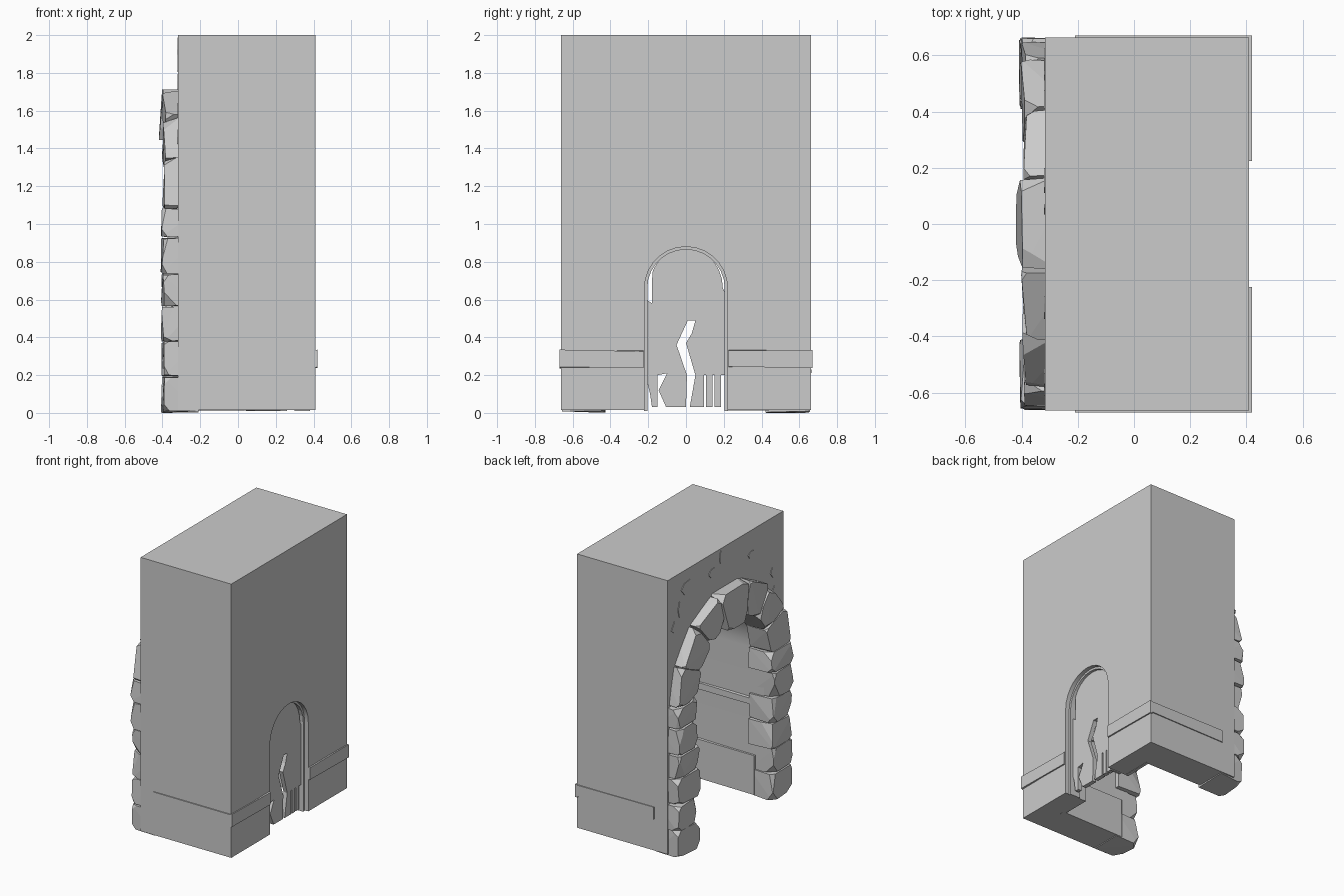
import bpy, bmesh, random
from math import sin, cos, pi, radians
from mathutils import Vector

if "Cube" in bpy.data.objects:
    bpy.data.objects.remove(bpy.data.objects["Cube"])

random.seed(7)


def add(name, bm):
    bmesh.ops.recalc_face_normals(bm, faces=bm.faces[:])
    me = bpy.data.meshes.new(name)
    bm.to_mesh(me)
    bm.free()
    ob = bpy.data.objects.new(name, me)
    bpy.context.collection.objects.link(ob)
    return ob


def prism(name, pts, x0, x1):
    """Extrude a (y, z) outline along x."""
    bm = bmesh.new()
    f = bm.faces.new([bm.verts.new((x0, y, z)) for y, z in pts])
    r = bmesh.ops.extrude_face_region(bm, geom=[f])
    for v in r['geom']:
        if isinstance(v, bmesh.types.BMVert):
            v.co.x = x1
    return add(name, bm)


def box(name, lo, hi, wob=0.0):
    bm = bmesh.new()
    bmesh.ops.create_cube(bm, size=1)
    for v in bm.verts:
        v.co = Vector([lo[i] + (v.co[i] + .5) * (hi[i] - lo[i]) for i in range(3)])
        v.co.z += random.uniform(-wob, wob)
    return add(name, bm)


def arc(r, zc, n):
    return [(r * cos(pi * i / n), zc + r * sin(pi * i / n)) for i in range(n + 1)]


def arch(w, zc, z0, n):
    return arc(w, zc, n) + [(-w, z0), (w, z0)]


def stone(name, quad, x0, x1, chips=4):
    """Rough block: jittered hull with chipped corners."""
    j = lambda a: random.uniform(-a, a)
    bm = bmesh.new()
    for y, z in quad:
        bm.verts.new((x0 + random.uniform(0, .025), y + j(.01), max(0, z + j(.008))))
        bm.verts.new((x1, y + j(.006), max(0, z + j(.006))))
    bmesh.ops.convex_hull(bm, input=bm.verts[:])
    bmesh.ops.recalc_face_normals(bm, faces=bm.faces[:])
    mid = sum((v.co for v in bm.verts), Vector()) / len(bm.verts)
    front = [v.co.copy() for v in bm.verts if v.co.x < mid.x]
    for k in range(chips):
        c = front[k % len(front)]
        n = (c - mid).normalized()
        n = Vector((n.x + j(.5), n.y + j(.4), n.z + j(.4))).normalized()
        p = c + (mid - c) * random.uniform(.06, .2)
        bmesh.ops.bisect_plane(bm, geom=bm.verts[:] + bm.edges[:] + bm.faces[:],
                               plane_co=p, plane_no=n, clear_outer=True)
        bmesh.ops.holes_fill(bm, edges=[e for e in bm.edges if e.is_boundary])
    return add(name, bm)


# Main wall block with vaulted recess and door opening
wall = box("wall_block", (-.317, -.663, .015), (.41, .663, 2))
cutters = [prism("vault_cutter", arch(.44, 1.07, -.2, 28), -.6, .25),
           prism("door_cutter", arch(.22, .66, -.2, 14), .1, .6)]
for c in cutters:
    m = wall.modifiers.new("cut", 'BOOLEAN')
    m.object = c
    m.operation = 'DIFFERENCE'
    m.solver = 'EXACT'
dg = bpy.context.evaluated_depsgraph_get()
me = bpy.data.meshes.new_from_object(wall.evaluated_get(dg))
wall.modifiers.clear()
wall.data = me
for c in cutters:
    bpy.data.objects.remove(c)
bpy.context.view_layer.objects.active = wall
wall.select_set(True)
bpy.ops.object.shade_smooth_by_angle(angle=radians(30))
wall.select_set(False)

# Stone jambs either side of the big opening
zs = [0, .195, .38, .565, .74, .93, 1.08]
for s in (1, -1):
    for i in range(6):
        a, b = zs[i] + .004, zs[i + 1] - .004
        yi = (.425, .44, .415)[i % 3]
        stone("jamb_stone", [(s * yi, a), (s * .655, a), (s * .655, b), (s * yi, b)],
              -.41, -.21)

# Arch stones and larger keystone
for a0, a1 in [(0, 25), (25, 50), (50, 75), (75, 105), (105, 130), (130, 155), (155, 180)]:
    key = a0 == 75
    ri, ro = (.37, .655) if key else (.42, .645)
    t0, t1 = radians(a0 + .6), radians(a1 - .6)
    stone("keystone" if key else "arch_stone",
          [(r * cos(t), 1.08 + r * sin(t)) for r, t in ((ri, t0), (ro, t0), (ro, t1), (ri, t1))],
          -.42 if key else -.405, -.22)

# Cracked plaster flakes above the arch
for y, z, r in [(.46, 1.87, .08), (.57, 1.62, .07), (.52, 1.74, .06), (.05, 1.94, .05),
                (.15, 1.86, .06), (-.29, 1.83, .06), (-.55, 1.6, .07), (-.57, 1.45, .06)]:
    prism("plaster_flake", [(y + r * random.uniform(.3, 1) * cos(t * 1.256),
                             z + r * random.uniform(.3, 1) * sin(t * 1.256)) for t in range(5)],
          -.31, -.321)

# Outer bands wrapping the rear corners, and ledges inside the recess
for s in (1, -1):
    def span(a, b):
        return min(s * a, s * b), max(s * a, s * b)
    y0, y1 = span(.225, .67)
    box("rear_band", (.40, y0, .24), (.42, y1, .33), .005)
    y0, y1 = span(.65, .67)
    box("side_band", (-.21, y0, .245), (.42, y1, .33), .003)
    y0, y1 = span(.425, .45)
    box("inner_ledge", (-.25, y0, .66), (.26, y1, .71), .006)
    box("inner_skirting", (-.25, y0, .015), (.26, y1, .30), .006)
    y0, y1 = span(.22, .44)
    box("inner_rear_skirting", (.235, y0, .015), (.26, y1, .30), .004)

# Door frame lining
prism("door_frame", arch(.222, .66, .01, 14)[:-1] + [(-.205, .01)] +
      arc(.205, .66, 14)[::-1] + [(.205, .01), (.222, .01)], .30, .38)

# Broken plank door, outline with splintered gaps
door = [(.185, .2), (.185, .03), (.15, .03), (.15, .2), (.14, .2), (.14, .03), (.105, .03),
        (.105, .2), (.095, .2), (.095, .03), (.02, .03), (.05, .2), (.0, .37), (.03, .42),
        (.05, .49), (.01, .49), (-.05, .36), (.005, .2), (.0, .03), (-.105, .03), (-.145, .12),
        (-.1, .21), (-.15, .2), (-.15, .03), (-.18, .03), (-.19, .1), (-.21, .18),
        (-.21, .6), (-.18, .58), (-.18, .7)]
top = [(.195 * cos(t), .66 + .215 * sin(t)) for t in [pi * i / 14 for i in range(12, -1, -1)]]
prism("broken_door", door + top + [(.205, .64), (.205, .2)], .33, .36)

# Battens on the inside of the door
for s in (-1, 1):
    box("door_batten", (.315, s * .12 - .06, .62), (.335, s * .12 + .06, .67), .003)
